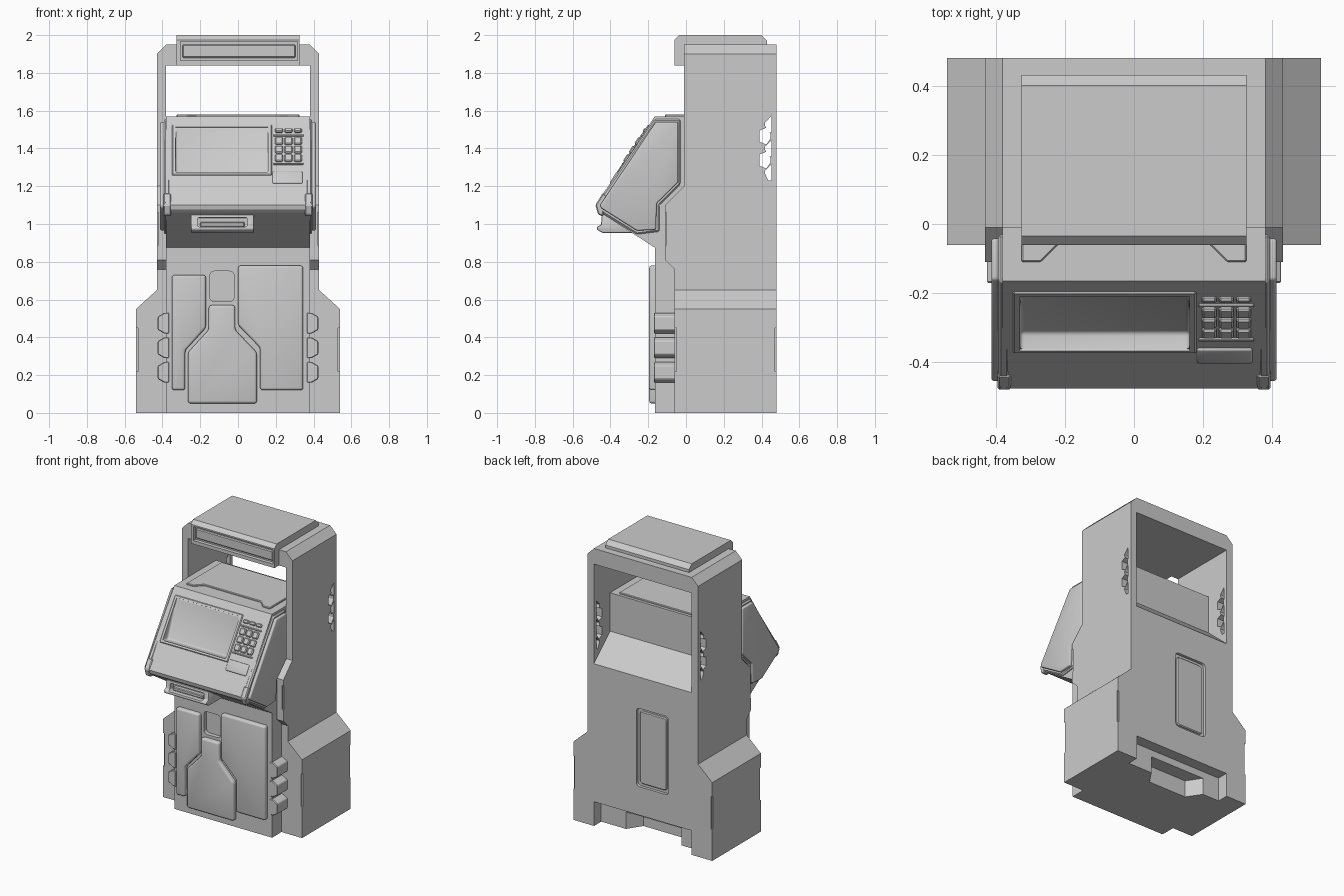
import bpy, bmesh, math
from mathutils import Vector


def prism(name, pts, axis, a, b, bevel=0.0, seg=1):
    """Extrude a 2D profile along an axis: X uses (y,z), Y uses (x,z), Z uses (x,y)."""
    def at(p, d):
        return {'X': (d, p[0], p[1]), 'Y': (p[0], d, p[1]), 'Z': (p[0], p[1], d)}[axis]
    bm = bmesh.new()
    lo = [bm.verts.new(at(p, a)) for p in pts]
    hi = [bm.verts.new(at(p, b)) for p in pts]
    bm.faces.new(lo)
    bm.faces.new(hi[::-1])
    n = len(pts)
    for i in range(n):
        j = (i + 1) % n
        bm.faces.new((lo[i], hi[i], hi[j], lo[j]))
    bmesh.ops.recalc_face_normals(bm, faces=bm.faces)
    me = bpy.data.meshes.new(name)
    bm.to_mesh(me)
    bm.free()
    ob = bpy.data.objects.new(name, me)
    bpy.context.collection.objects.link(ob)
    if bevel:
        m = ob.modifiers.new("edge", 'BEVEL')
        m.width, m.segments, m.limit_method = bevel, seg, 'ANGLE'
        apply(ob, m)
        if seg > 1:
            bpy.ops.object.shade_smooth_by_angle(angle=math.radians(35))
    return ob


def apply(ob, mod):
    bpy.ops.object.select_all(action='DESELECT')
    bpy.context.view_layer.objects.active = ob
    ob.select_set(True)
    bpy.ops.object.modifier_apply(modifier=mod.name)


def rect(u0, u1, v0, v1):
    return [(u0, v0), (u1, v0), (u1, v1), (u0, v1)]


def rounded(u0, u1, v0, v1, r, n=4):
    pts = []
    for k, (u, v) in enumerate([(u1 - r, v1 - r), (u0 + r, v1 - r), (u0 + r, v0 + r), (u1 - r, v0 + r)]):
        for i in range(n + 1):
            t = (k + i / n) * math.pi / 2
            pts.append((u + r * math.cos(t), v + r * math.sin(t)))
    return pts


def cut(ob, cutter):
    cutter.hide_render = True
    m = ob.modifiers.new("cut", 'BOOLEAN')
    m.operation, m.solver, m.object = 'DIFFERENCE', 'EXACT', cutter
    apply(ob, m)
    bpy.data.objects.remove(cutter)


def slope_block(name, x, z, w, h, t, bevel=0.004, seg=1):
    """Block lying on the tilted console face."""
    ob = prism(name, rect(-w / 2, w / 2, -h / 2, h / 2), 'Z', -0.01, t, bevel, seg)
    ob.rotation_euler.x = math.atan2(0.47, 0.31)
    ob.location = (x, -0.475 + (z - 1.10) * 0.66, z)
    return ob


# Central body with overhanging console and sloped rear ledge
body = prism("cabinet_body", [(-0.165, 0), (-0.165, 0.875), (-0.452, 1.06), (-0.47, 1.077), (-0.475, 1.10),
                              (-0.165, 1.57), (0.30, 1.57), (0.30, 1.30), (0.48, 1.14), (0.48, 0)],
             'X', -0.38, 0.38)
# Screen recess: floor stands steeper than the console face
cut(body, prism("screen_cutter", [(-0.205, 1.51), (-0.312, 1.262), (-0.36, 1.272), (-0.46, 1.30), (-0.30, 1.60)],
                'X', -0.33, 0.16, 0.012, 3))
# Front pocket, rear door recess and rear base notch
cut(body, prism("pocket_cutter", rounded(-0.15, -0.02, 0.59, 0.75, 0.025), 'Y', -0.3, -0.135))
cut(body, prism("door_cutter", rounded(-0.20, 0.05, 0.37, 0.92, 0.025), 'Y', 0.46, 0.6))
cut(body, prism("notch_cutter", rect(-0.379, 0.379, -0.1, 0.17), 'Y', 0.40, 0.6))
cut(body, prism("notch_deep_cutter", [(-0.28, 0.45), (0.22, 0.45), (0.12, 0.30), (-0.18, 0.30)],
                'Z', -0.1, 0.12))
prism("rear_door", rounded(-0.18, 0.03, 0.39, 0.90, 0.02), 'Y', 0.45, 0.472, 0.006)

# Raised plate on top of the console
prism("console_top_plate", [(-0.325, -0.11), (-0.27, -0.11), (-0.22, -0.06), (0.22, -0.06), (0.27, -0.11),
                            (0.325, -0.11), (0.325, 0.28), (-0.325, 0.28)], 'Z', 1.56, 1.58, 0.004)

# Screen bezel rim
bezel = slope_block("screen_bezel", -0.085, 1.391, 0.53, 0.32, 0.006, 0.005)
hole = slope_block("bezel_cutter", -0.085, 1.391, 0.49, 0.285, 0.1, 0)
hole.scale.z = 3
bpy.context.view_layer.update()
cut(bezel, hole)

# Keypad
for i in range(3):
    x = 0.217 + i * 0.05
    for z in (1.347, 1.392, 1.437):
        slope_block("key", x, z, 0.042, 0.045, 0.012, 0.006)
    slope_block("function_key", x, 1.493, 0.042, 0.024, 0.012, 0.006)
for z in (1.317, 1.467):
    slope_block("keypad_rail", 0.267, z, 0.16, 0.01, 0.008, 0.003)
slope_block("reader_pad", 0.262, 1.245, 0.16, 0.075, 0.007, 0.007, 3)

# Dispenser tray under the console
tray = prism("dispenser_tray", [(-0.445, 1.05), (-0.45, 0.995), (-0.472, 0.985), (-0.472, 0.97), (-0.44, 0.952),
                                (-0.29, 0.952), (-0.25, 0.97), (-0.35, 1.05)], 'X', -0.25, 0.085, 0.008, 2)
cut(tray, prism("slot_cutter", rounded(-0.215, 0.05, 0.985, 1.035, 0.012), 'Y', -0.6, -0.41))
prism("tray_lip", rect(-0.20, 0.035, 0.985, 1.01), 'Y', -0.44, -0.38, 0.005)

# Interlocking front panels
panels = {
    "left_panel": [(-0.35, 0.12), (-0.28, 0.12), (-0.28, 0.33), (-0.17, 0.45), (-0.17, 0.73), (-0.35, 0.73)],
    "right_panel": [(0.117, 0.12), (0.345, 0.12), (0.345, 0.78), (0.0, 0.78), (0.0, 0.465), (0.117, 0.345)],
    "center_panel": [(-0.265, 0.05), (0.10, 0.05), (0.10, 0.32), (-0.015, 0.44), (-0.015, 0.57),
                     (-0.155, 0.57), (-0.155, 0.44), (-0.265, 0.32)],
}
for name, pts in panels.items():
    prism(name, pts, 'Y', -0.14, -0.195, 0.014, 3)

# Mirrored side parts
for s in (1, -1):
    # Tall side frame
    side = prism("side_frame", [(-0.01, 1.90), (-0.01, 1.20), (-0.11, 1.10), (-0.11, 0.81), (-0.06, 0.76),
                                (-0.06, 0), (0.48, 0), (0.48, 1.90)], 'X', s * 0.38, s * 0.43)
    # Honeycomb vents: whole cells in front, clipped cells behind
    for z in (1.465, 1.338):
        cell = [(0.418 + dy, z + dz) for dy, dz in
                ((-0.028, -0.03), (0.008, -0.045), (0.03, -0.01), (0.03, 0.01), (0.008, 0.045), (-0.028, 0.03))]
        cut(side, prism("vent_cutter", cell, 'X', s * 0.3, s * 0.5))
    for z in (1.53, 1.402, 1.275):
        cell = [(0.452, z + 0.042), (0.412, z + 0.005), (0.412, z - 0.005), (0.435, z - 0.045), (0.452, z - 0.045)]
        cell = [(y + 0.005 if y < 0.43 else y, c) for y, c in cell]
        cut(side, prism("vent_cutter", cell, 'X', s * 0.3, s * 0.5))
    cut(side, prism("edge_notch_cutter", rect(-0.2, -0.102, 0.89, 1.06), 'X', s * 0.42, s * 0.5))

    # Flared base with notched corners
    base = prism("flared_base", [(s * 0.43, 0), (s * 0.54, 0), (s * 0.54, 0.55), (s * 0.43, 0.65)],
                 'Y', -0.06, 0.48)
    for y0, y1 in ((-0.1, -0.05), (0.47, 0.52)):
        cut(base, prism("corner_cutter", rect(y0, y1, 0.22, 0.45), 'X', s * 0.53, s * 0.6))

    # Console cheek plate, stepped rim and face
    rim = [(-0.165, 1.555), (-0.03, 1.555), (-0.03, 1.21), (-0.14, 1.10), (-0.14, 0.96),
           (-0.26, 0.945), (-0.455, 1.065), (-0.478, 1.105)]
    face = [(-0.16, 1.54), (-0.042, 1.54), (-0.042, 1.22), (-0.155, 1.11), (-0.16, 0.97),
            (-0.26, 0.965), (-0.45, 1.085), (-0.455, 1.10)]
    prism("cheek_rim", rim, 'X', s * 0.36, s * 0.393, 0.008)
    prism("cheek_plate", face, 'X', s * 0.38, s * 0.412, 0.012, 3)
    # Clip at the lower console corner
    prism("corner_clip", [(-0.48, 1.10), (-0.44, 1.165), (-0.42, 1.15), (-0.44, 1.04), (-0.465, 1.05)],
          'X', s * 0.355, s * 0.395, 0.006)

    # Bumper blocks beside the front panels
    for z in (0.475, 0.345, 0.215):
        prism("bumper", [(s * 0.365, z - 0.055), (s * 0.39, z - 0.055), (s * 0.425, z - 0.035),
                         (s * 0.425, z + 0.035), (s * 0.39, z + 0.055), (s * 0.365, z + 0.055)],
              'Y', -0.17, -0.05, 0.004)

# Roof beam with chamfered shoulders
prism("roof", [(-0.43, 1.90), (-0.38, 1.95), (0.38, 1.95), (0.43, 1.90), (0.38, 1.90), (0.38, 1.84),
               (-0.38, 1.84), (-0.38, 1.90)], 'Y', -0.01, 0.48)

# Canopy cap with framed sign panel
canopy = prism("canopy", [(-0.06, 1.84), (-0.06, 1.975), (-0.035, 2.0), (0.40, 2.0), (0.43, 1.97), (0.43, 1.945),
                          (-0.01, 1.945), (-0.01, 1.84)], 'X', -0.325, 0.325)
cut(canopy, prism("sign_cutter", rect(-0.305, 0.315, 1.865, 1.965), 'Y', -0.2, -0.035))
prism("sign_panel", rect(-0.295, 0.305, 1.88, 1.95), 'Y', -0.03, -0.05, 0.006)
